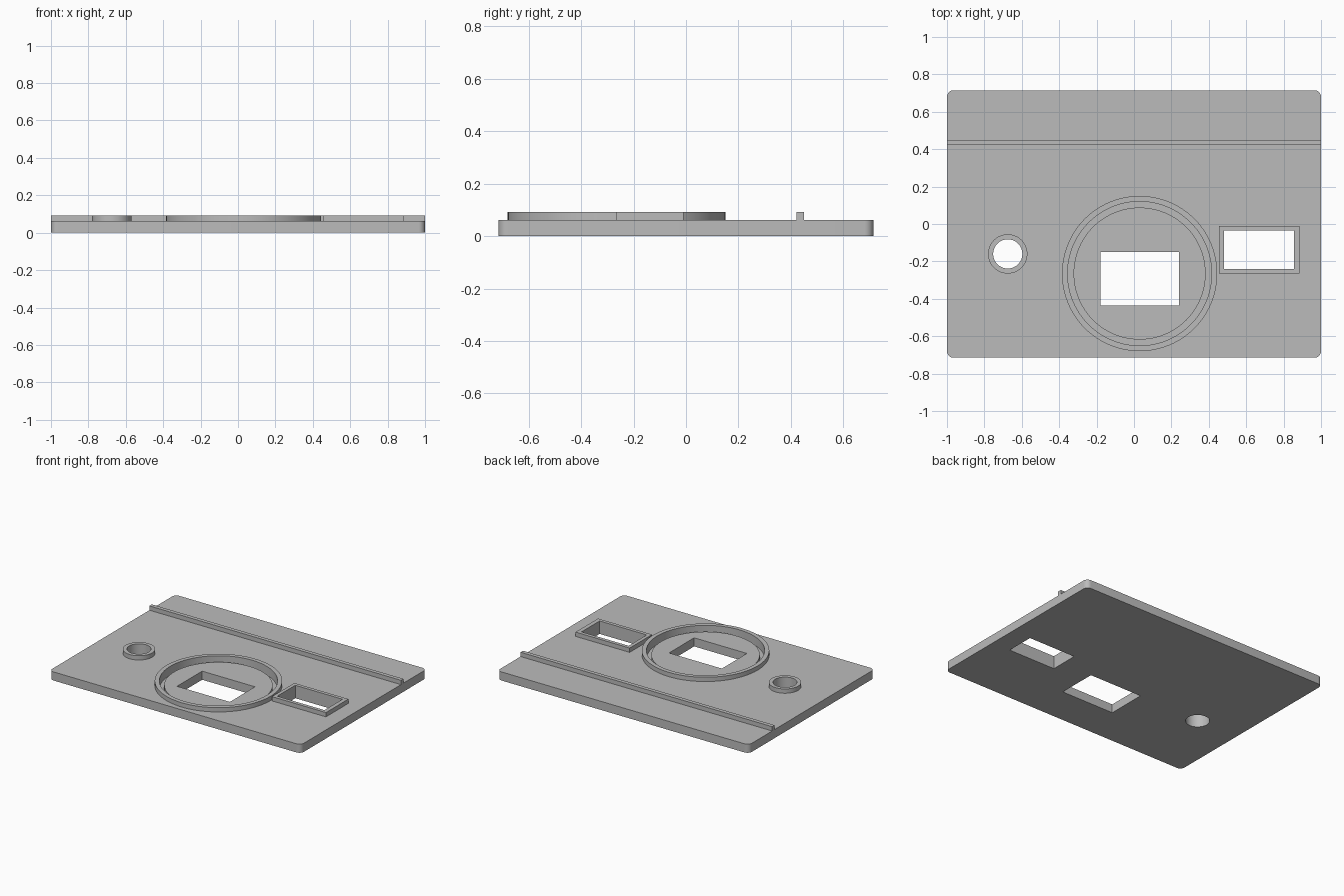
import bpy, bmesh, math

cube = bpy.data.objects.get("Cube")
if cube:
    bpy.data.objects.remove(cube, do_unlink=True)

grey = bpy.data.materials.new("neutral_grey")
grey.use_nodes = True
grey.diffuse_color = (0.5, 0.5, 0.5, 1)
grey.node_tree.nodes["Principled BSDF"].inputs["Base Color"].default_value = (0.5, 0.5, 0.5, 1)

BASE, TOP = 0.062, 0.093


def circle(cx, cy, r, n=96):
    return [(cx + r * math.cos(math.tau * i / n), cy + r * math.sin(math.tau * i / n)) for i in range(n)]


def rect(x0, x1, y0, y1):
    return [(x0, y0), (x1, y0), (x1, y1), (x0, y1)]


def rounded_rect(hx, hy, r, steps=8):
    pts = []
    for q, (sx, sy) in enumerate([(1, 1), (-1, 1), (-1, -1), (1, -1)]):
        for i in range(steps + 1):
            a = math.pi / 2 * (q + i / steps)
            pts.append((sx * (hx - r) + r * math.cos(a), sy * (hy - r) + r * math.sin(a)))
    return pts


def slab(name, z0, z1, *loops):
    """Extrude an outline, with any further loops as holes, from z0 to z1."""
    bm = bmesh.new()
    edges = []
    for loop in loops:
        vs = [bm.verts.new((x, y, z0)) for x, y in loop]
        edges += [bm.edges.new((vs[i - 1], vs[i])) for i in range(len(vs))]
    bmesh.ops.triangle_fill(bm, use_beauty=True, edges=edges, normal=(0, 0, 1))
    ext = bmesh.ops.extrude_face_region(bm, geom=bm.faces[:], use_keep_orig=True)
    for v in ext["geom"]:
        if isinstance(v, bmesh.types.BMVert):
            v.co.z = z1
    bmesh.ops.recalc_face_normals(bm, faces=bm.faces[:])
    me = bpy.data.meshes.new(name)
    bm.to_mesh(me)
    bm.free()
    me.materials.append(grey)
    ob = bpy.data.objects.new(name, me)
    bpy.context.collection.objects.link(ob)
    return ob


# Shared positions
ring_c = (0.03, -0.265)
port_c = (-0.675, -0.16)
window = rect(0.48, 0.855, -0.24, -0.035)
port = circle(*port_c, 0.078)

# Base plate with through holes and a groove inside the large ring
plate = slab("base_plate", 0, BASE, rounded_rect(1, 0.715, 0.035),
             rect(-0.18, 0.24, -0.435, -0.15), window, port)
cutter = slab("groove_cutter", BASE / 2, TOP, circle(*ring_c, 0.385), circle(*ring_c, 0.353))
cutter.hide_render = True
mod = plate.modifiers.new("groove", "BOOLEAN")
mod.operation, mod.solver, mod.object = "DIFFERENCE", "EXACT", cutter
bpy.context.view_layer.objects.active = plate
bpy.ops.object.modifier_apply(modifier=mod.name)
bpy.data.objects.remove(cutter, do_unlink=True)

# Raised details
parts = [
    plate,
    slab("large_ring", BASE, TOP, circle(*ring_c, 0.415), circle(*ring_c, 0.385)),
    slab("small_ring", BASE, TOP, circle(*port_c, 0.105), port),
    slab("window_frame", BASE, TOP, rect(0.455, 0.885, -0.265, -0.01), window),
    slab("back_ridge", BASE, TOP, rect(-1, 1, 0.422, 0.45)),
]

# Smooth the curved walls, keep the edges sharp
bpy.ops.object.select_all(action="DESELECT")
for ob in parts:
    ob.select_set(True)
bpy.ops.object.shade_smooth_by_angle(angle=math.radians(30))
